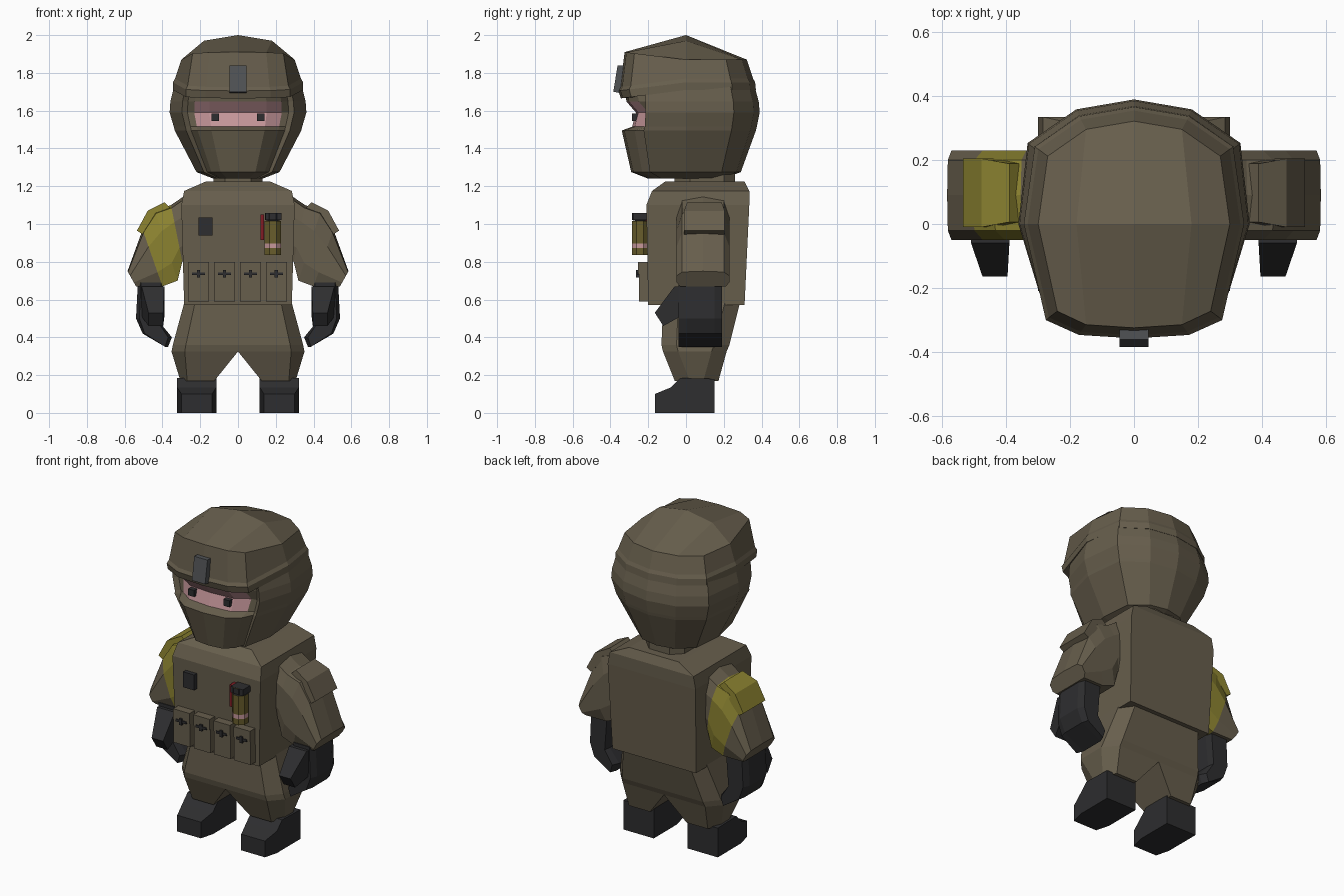
import bpy, bmesh, math

if "Cube" in bpy.data.objects:
    bpy.data.objects.remove(bpy.data.objects["Cube"])

COLOURS = {
    "olive": (0.135, 0.112, 0.073),
    "black": (0.027, 0.027, 0.029),
    "yellow": (0.26, 0.225, 0.03),
    "skin": (0.57, 0.31, 0.33),
    "grey": (0.08, 0.084, 0.09),
    "red": (0.22, 0.012, 0.018),
    "canister_olive": (0.14, 0.11, 0.025),
}
MATS = {}
for key, rgb in COLOURS.items():
    MATS[key] = bpy.data.materials.new(key)
    MATS[key].diffuse_color = (*rgb, 1)


def finish(name, bm, mats):
    bmesh.ops.recalc_face_normals(bm, faces=bm.faces[:])
    me = bpy.data.meshes.new(name)
    bm.to_mesh(me)
    bm.free()
    for m in mats:
        me.materials.append(MATS[m])
    ob = bpy.data.objects.new(name, me)
    bpy.context.collection.objects.link(ob)
    return ob


def loft(name, rings, mats=("olive",), rule=None, cap_top=None):
    """Skin closed rings; rule(band, column) gives a material index."""
    bm = bmesh.new()
    rows = [[bm.verts.new(p) for p in r] for r in rings]
    n = len(rows[0])
    for b in range(len(rows) - 1):
        for c in range(n):
            d = (c + 1) % n
            f = bm.faces.new((rows[b][c], rows[b][d], rows[b + 1][d], rows[b + 1][c]))
            if rule:
                f.material_index = rule(b, c)
    bm.faces.new(rows[0])
    if cap_top:
        cap_top(bm, rows[-1])
    else:
        bm.faces.new(rows[-1])
    return finish(name, bm, mats)


def prism(name, pts, axis, a, b, mat="olive"):
    """Extrude a (y,z) profile along x, or an (x,z) profile along y."""
    if axis == "x":
        rings = [[(t, p, q) for p, q in pts] for t in (a, b)]
    else:
        rings = [[(p, t, q) for p, q in pts] for t in (a, b)]
    return loft(name, rings, (mat,))


def box(name, x0, x1, y0, y1, z0, z1, mat="olive"):
    return prism(name, [(y0, z0), (y1, z0), (y1, z1), (y0, z1)], "x", x0, x1, mat)


def plan_ring(plan, zf, zs, rx, front, back, recess=0):
    """Symmetric head ring; height runs from zf at the front to zs at the sides."""
    full = plan + [(-x, y) for x, y in plan[-2:0:-1]]
    out = []
    for x, y in full:
        z = zs + (zf - zs) * max(0, -y)
        yy = -y * front if y < 0 else y * back
        out.append((x * rx, yy + (recess if y < -0.75 else 0), z))
    return out


# Masked head with a recessed eye opening and stepped side covers
FACE = [(0, -1), (0.42, -0.96), (0.64, -0.8), (0.74, -0.6), (0.82, -0.66), (1, 0),
        (0.92, 0.65), (0.5, 0.92), (0, 1)]
head = [(1.24, 0.13, -0.2, 0.2, 0), (1.275, 0.22, -0.29, 0.29, 0),
        (1.495, 0.335, -0.34, 0.37, 0), (1.515, 0.34, -0.33, 0.375, 0.045),
        (1.59, 0.362, -0.325, 0.39, 0.06), (1.648, 0.358, -0.325, 0.385, 0.01),
        (1.74, 0.335, -0.33, 0.36, 0)]
loft("masked_head", [plan_ring(FACE, z, z, rx, f, b, r) for z, rx, f, b, r in head],
     ("olive", "skin"),
     lambda b, c: 1 if b in (3, 4) and c in (0, 1, 14, 15) else 0)

# Helmet shell with a projecting brim
SHELL = [(0, -1), (0.5, -0.97), (0.8, -0.84), (1, 0), (0.9, 0.66), (0.5, 0.92), (0, 1)]


def crown(bm, r):
    c0, cr, cl = (bm.verts.new(p) for p in ((0, 0, 2), (0.18, 0, 1.97), (-0.18, 0, 1.97)))
    for f in ((r[0], r[1], cr, c0), (r[1], r[2], r[3], cr), (r[3], r[4], r[5], cr),
              (r[5], r[6], c0, cr), (r[6], r[7], cl, c0), (r[7], r[8], r[9], cl),
              (r[9], r[10], r[11], cl), (r[11], r[0], c0, cl)):
        bm.faces.new(f)


shell = [(1.665, 1.71, 0.345, -0.345, 0.37), (1.705, 1.75, 0.345, -0.358, 0.366),
         (1.725, 1.77, 0.333, -0.348, 0.355), (1.91, 1.87, 0.3, -0.325, 0.322)]
loft("helmet", [plan_ring(SHELL, *s) for s in shell], cap_top=crown)
prism("helmet_bracket", [(-0.385, 1.7), (-0.362, 1.84), (-0.32, 1.84), (-0.33, 1.69)],
      "x", -0.045, 0.045, "grey")
for s in (-1, 1):
    box("eye", s * 0.12 - 0.02, s * 0.12 + 0.02, -0.285, -0.24, 1.545, 1.585, "black")

# Neck
loft("neck", [[(x, y, z) for x, y in ((-0.13, 0.02), (-0.07, -0.06), (0.07, -0.06),
     (0.13, 0.02), (0.13, 0.2), (0.07, 0.26), (-0.07, 0.26), (-0.13, 0.2))]
     for z in (1.17, 1.27)])

# Vest torso
torso = [(0.57, 0.285, -0.2, 0.31), (1.1, 0.3, -0.21, 0.335),
         (1.175, 0.285, -0.18, 0.335), (1.225, 0.17, -0.11, 0.31)]
loft("vest", [[(-x, f, z), (x, f, z), (x, b, z), (-x, b, z)] for z, x, f, b in torso])

# Pouches with flaps and buckles
for i in range(4):
    x = -0.209 + i * 0.1375
    box("pouch", x - 0.056, x + 0.056, -0.248, -0.18, 0.59, 0.8)
    box("pouch_flap", x - 0.056, x + 0.056, -0.254, -0.245, 0.735, 0.8)
    box("pouch_buckle_bar", x - 0.035, x + 0.035, -0.26, -0.25, 0.73, 0.744, "black")
    box("pouch_buckle_tab", x - 0.009, x + 0.009, -0.264, -0.25, 0.717, 0.756, "black")

# Chest radio, canister and red tag
box("chest_radio", -0.21, -0.135, -0.235, -0.19, 0.94, 1.035, "black")
box("red_tag", 0.118, 0.138, -0.25, -0.19, 0.915, 1.05, "red")
can = [(0.835, 0.047), (0.872, 0.047), (0.898, 0.047), (1.015, 0.047),
       (1.02, 0.03), (1.022, 0.045), (1.057, 0.045)]
loft("canister", [[(0.185 + r * math.cos(a * math.pi / 4 + math.pi / 8),
                    -0.243 + r * math.sin(a * math.pi / 4 + math.pi / 8), z)
                   for a in range(8)] for z, r in can],
     ("canister_olive", "skin", "black"), lambda b, c: (0, 1, 0, 2, 2, 2)[b])
box("canister_cap", 0.145, 0.23, -0.28, -0.2, 1.02, 1.058, "black")

# Arm sections: (lower x, z, upper x, z), with a shared chamfered cross-section
ARM = [(0.24, 0.82, 0.26, 1.165), (0.295, 0.8, 0.355, 1.1), (0.32, 0.7, 0.44, 1.075),
       (0.4, 0.67, 0.505, 0.97), (0.54, 0.67, 0.585, 0.75)]
CROSS = [(0, -0.03), (0, 0.21), (0.25, 0.23), (0.7, 0.23), (0.95, 0.2), (1, 0.09),
         (0.95, -0.02), (0.7, -0.05), (0.25, -0.05)]
PAD = [(0.36, 1.085), (0.39, 1.115), (0.478, 1.07), (0.535, 0.965), (0.505, 0.945),
       (0.42, 1.04)]
HAND = [(0.395, 0.69), (0.53, 0.69), (0.54, 0.5), (0.505, 0.42), (0.37, 0.35),
        (0.35, 0.4), (0.415, 0.48)]
THUMB = [(0.02, 0.67), (-0.06, 0.67), (-0.165, 0.53), (-0.12, 0.46), (-0.03, 0.51)]
BOOT = [(-0.165, 0), (-0.08, 0), (0.15, 0), (0.15, 0.18), (-0.03, 0.185),
        (-0.08, 0.135), (-0.165, 0.1)]
LEG = [(0.6, 0, 0.28, -0.12, 0.29), (0.36, 0, 0.345, -0.13, 0.23),
       (0.325, 0, 0.352, -0.122, 0.215), (0.17, 0.125, 0.305, -0.06, 0.172)]

for s, side in ((-1, "right"), (1, "left")):
    patch = "yellow" if s < 0 else "olive"
    loft(side + "_sleeve",
         [[(s * (a + (c - a) * t), y, b + (d - b) * t) for t, y in CROSS]
          for a, b, c, d in ARM],
         ("olive", patch), lambda b, c: 1 if b in (1, 2) else 0)
    pad = prism(side + "_shoulder_pad", [(s * x, z) for x, z in PAD], "y",
                -0.01, 0.205, patch)
    for v in pad.data.vertices:  # narrower towards the neck
        if abs(v.co.x) < 0.4:
            v.co.y = 0.0975 + (v.co.y - 0.0975) * 0.85

    # Gloves with chamfered outer edges
    rings = []
    for y, k in ((-0.04, 0.8), (0, 1), (0.15, 1), (0.19, 0.8)):
        rings.append([(s * (0.45 + (x - 0.45) * k), y, z) for x, z in HAND])
    loft(side + "_glove", rings, ("black",))
    thumb = prism(side + "_thumb", THUMB, "x", s * 0.39, s * 0.51, "black")
    for v in thumb.data.vertices:
        if v.co.y < -0.1:
            v.co.x = s * (0.435 + (abs(v.co.x) - 0.45) * 0.65)

    # Trouser leg
    rings = []
    for z, xi, xo, f, b in LEG:
        xm = xi + (xo - xi) * 0.8
        rings.append([(s * x, y, z) for x, y in (
            (xi, f), (xm, f), (xo, f + 0.08), (xo, b - 0.08), (xm, b), (xi, b))])
    loft(side + "_trouser_leg", rings)

    # Boot with a narrowed toe
    boot = prism(side + "_boot", BOOT, "x", s * 0.115, s * 0.322, "black")
    for v in boot.data.vertices:
        if v.co.y < -0.15:
            v.co.x = s * (0.218 + (abs(v.co.x) - 0.218) * 0.78)

for m in bpy.data.materials:
    if m.users and not m.is_grease_pencil:
        m.use_nodes = True
        m.node_tree.nodes["Principled BSDF"].inputs["Base Color"].default_value = m.diffuse_color
